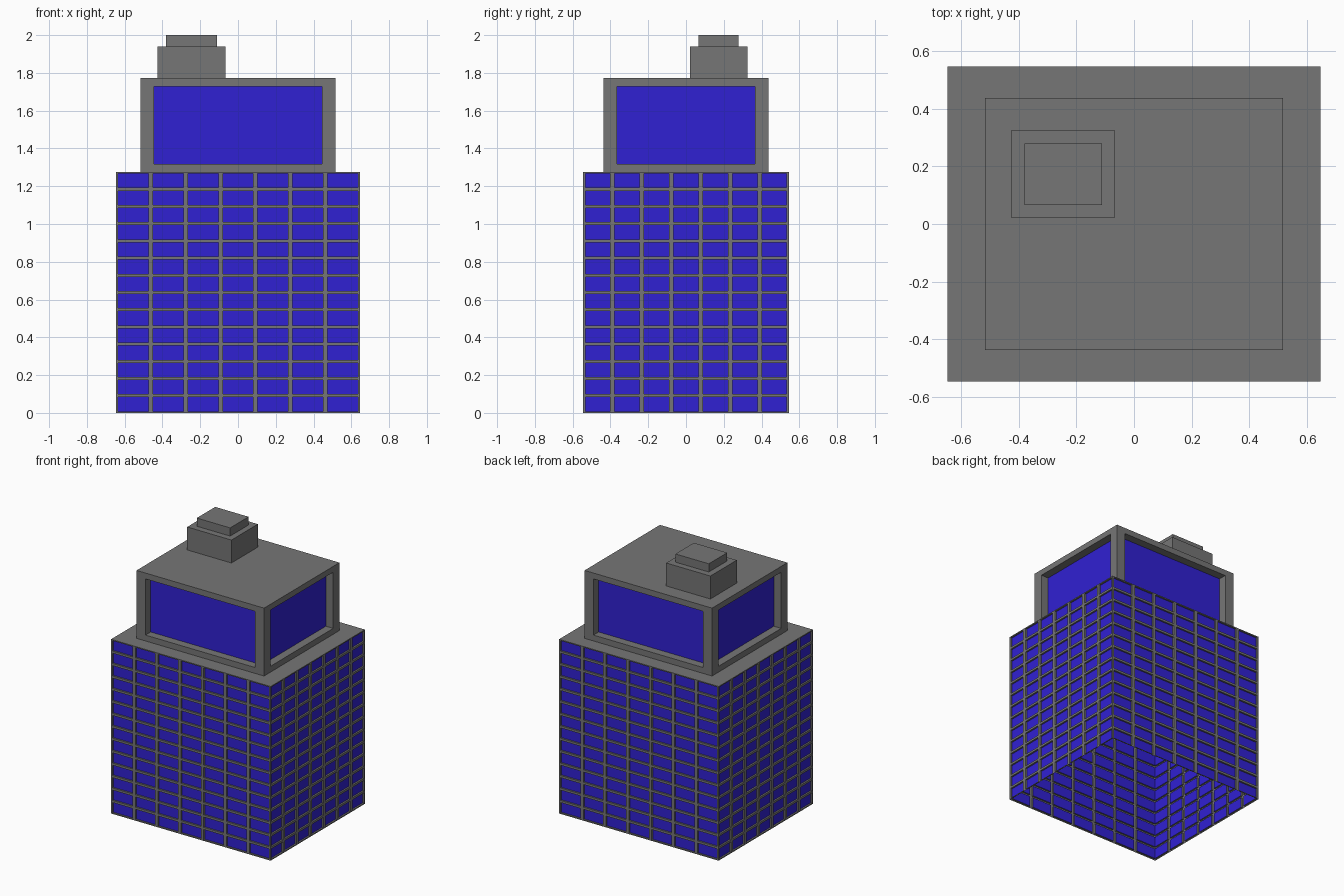
import bpy, bmesh
from mathutils import Vector

if "Cube" in bpy.data.objects:
    bpy.data.objects.remove(bpy.data.objects["Cube"])

glass = bpy.data.materials.new("blue_glass")
glass.diffuse_color = (0.03, 0.015, 0.65, 1)
glass.use_nodes = True
glass.node_tree.nodes["Principled BSDF"].inputs["Base Color"].default_value = glass.diffuse_color
wall_mat = bpy.data.materials.new("grey_wall")
wall_mat.diffuse_color = (0.18, 0.18, 0.18, 1)
wall_mat.use_nodes = True
wall_mat.node_tree.nodes["Principled BSDF"].inputs["Base Color"].default_value = wall_mat.diffuse_color
UP = Vector((0, 0, 1))


def finish(name, bm):
    bmesh.ops.remove_doubles(bm, verts=bm.verts, dist=1e-5)
    mesh = bpy.data.meshes.new(name)
    bm.to_mesh(mesh)
    bm.free()
    mesh.materials.append(wall_mat)
    mesh.materials.append(glass)
    bpy.context.collection.objects.link(bpy.data.objects.new(name, mesh))


def quad(bm, pts, mat=0):
    bm.faces.new([bm.verts.new(p) for p in pts]).material_index = mat


def rect(origin, u, u0, u1, z0, z1):
    return [origin + u * a + UP * b for a, b in ((u0, z0), (u1, z0), (u1, z1), (u0, z1))]


def window_wall(bm, origin, u, width, height, cols, rows, mu, mz, depth):
    """Wall of recessed panes, each with a rim and jambs."""
    n = u.cross(UP)
    w, h = width / cols, height / rows
    for c in range(cols):
        for r in range(rows):
            a, b = c * w, r * h
            outer = rect(origin, u, a, a + w, b, b + h)
            rim = rect(origin, u, a + mu, a + w - mu, b + mz, b + h - mz)
            pane = [p - n * depth for p in rim]
            for i in range(4):
                j = (i + 1) % 4
                quad(bm, (outer[i], outer[j], rim[j], rim[i]))
                quad(bm, (rim[i], rim[j], pane[j], pane[i]))
            quad(bm, pane, 1)


def glazed_block(name, x, y, z0, z1, cols, rows, mu, mz, depth):
    """Four glazed walls and a flat roof, open underneath."""
    bm = bmesh.new()
    base = [Vector((sx * x, sy * y, z0)) for sx, sy in ((-1, -1), (1, -1), (1, 1), (-1, 1))]
    for i in range(4):
        edge = base[(i + 1) % 4] - base[i]
        window_wall(bm, base[i], edge.normalized(), edge.length, z1 - z0,
                    cols, rows, mu, mz, depth)
    quad(bm, [p + UP * (z1 - z0) for p in base])
    finish(name, bm)


def box(name, x0, x1, y0, y1, z0, z1):
    bm = bmesh.new()
    bmesh.ops.create_cube(bm, size=1)
    for v in bm.verts:
        v.co = ((x0 + x1) / 2 + v.co.x * (x1 - x0),
                (y0 + y1) / 2 + v.co.y * (y1 - y0),
                (z0 + z1) / 2 + v.co.z * (z1 - z0))
    finish(name, bm)


# Main tower and the set-back upper storey
glazed_block("main_tower", 0.646, 0.545, 0, 1.275, 7, 14, 0.012, 0.008, 0.012)
glazed_block("upper_storey", 0.516, 0.436, 1.275, 1.772, 1, 1, 0.072, 0.043, 0.06)

# Rooftop plant room with its smaller cap
box("plant_room", -0.425, -0.067, 0.02, 0.325, 1.772, 1.94)
box("plant_room_cap", -0.38, -0.11, 0.066, 0.279, 1.94, 2.0)
